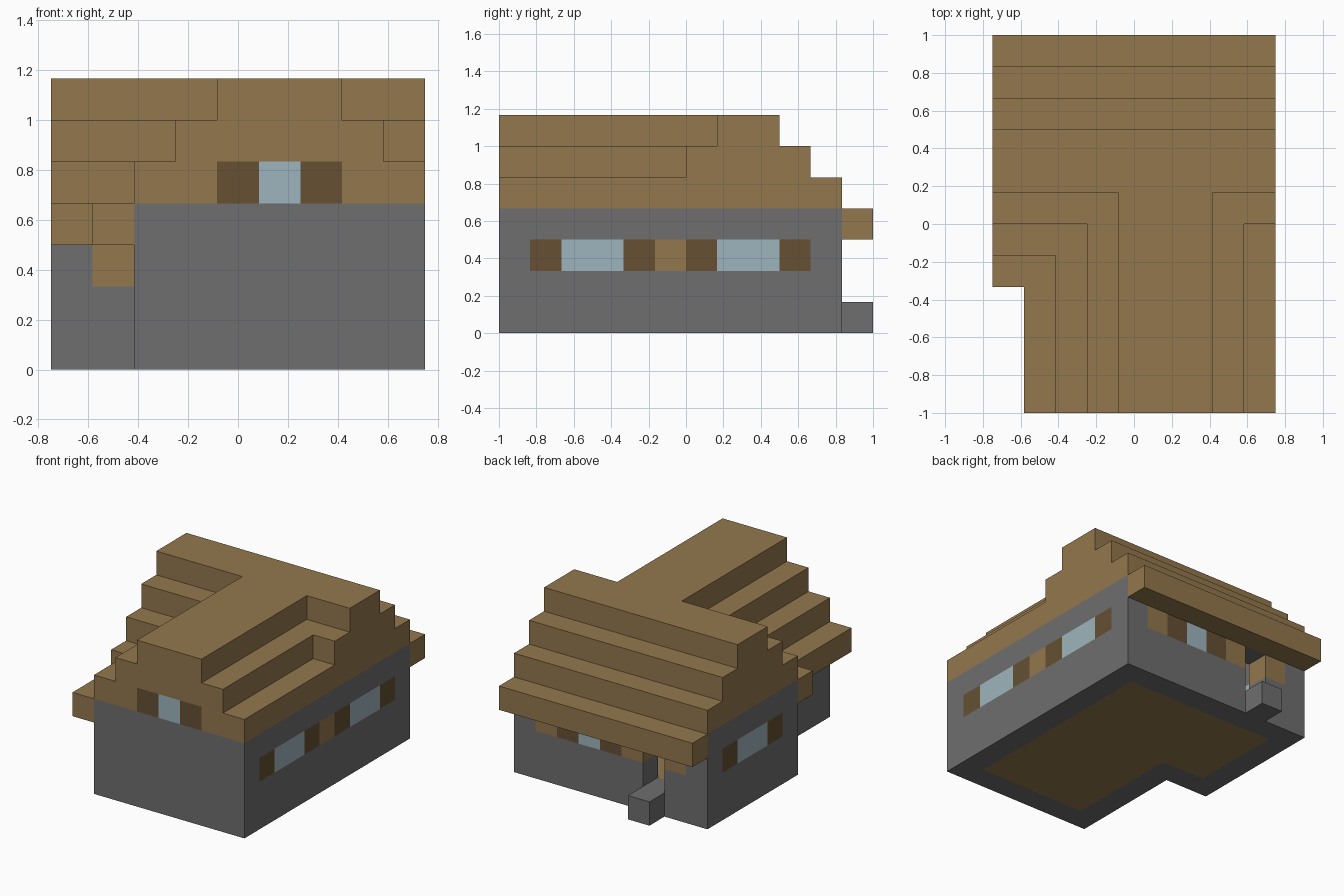
import bpy, bmesh
from mathutils import Vector

cube = bpy.data.objects.get("Cube")
if cube:
    bpy.data.objects.remove(cube)

U = 1 / 6                                  # block size
NX, NY = 9, 12                             # plan size in blocks


def material(name, rgb):
    lin = [((c / 255 + 0.055) / 1.055) ** 2.4 for c in rgb] + [1]
    m = bpy.data.materials.new(name)
    m.use_nodes = True
    m.diffuse_color = lin
    bsdf = m.node_tree.nodes["Principled BSDF"]
    bsdf.inputs["Base Color"].default_value = lin
    bsdf.inputs["Roughness"].default_value = 0.9
    return m


plank = material("plank tan", (147, 119, 77))
stone = material("stone grey", (110, 110, 110))
timber = material("timber brown", (102, 80, 51))
glass = material("pale blue glass", (158, 181, 189))


def block(xs, ys, zs):
    """Set of grid cells; each range is (first, end)."""
    return {(i, j, k) for i in range(*xs) for j in range(*ys) for k in range(*zs)}


def row(pattern, letter, place):
    """Cells along a wall where the pattern has the given letter."""
    return {place(n) for n, c in enumerate(pattern) if c == letter}


# Stone walls on an L-shaped plan, and the plank floor inside them
STOREY = (0, 4)
inside = block((3, 8), (1, 10), STOREY) | block((1, 8), (6, 10), STOREY)
walls = (block((2, 9), (0, 11), STOREY) | block((0, 9), (5, 11), STOREY)) - inside
floor = {c for c in inside if c[2] == 0}
doorway = block((2, 3), (10, 11), (1, 3))
step = block((2, 3), (11, 12), (0, 1))

# Window bands: T = plank, B = timber, G = glass, . = plain wall
bands = [
    (".BGGBTBGGB.", lambda n: (8, n, 2)),
    ("......BGGB.", lambda n: (0, n, 2)),
    (".T.TBGBT.", lambda n: (n, 10, 2)),
    (".T", lambda n: (n, 5, 2)),
    ("....BGB", lambda n: (n, 0, 4)),
]
band = {c: set().union(*(row(p, c, f) for p, f in bands)) for c in "TBG"}

# Stepped roof: eaves, then a crossing pair of gabled shells
eaves = (block((0, 9), (11, 12), (3, 4)) | block((0, 2), (4, 5), (3, 4))
         | block((1, 2), (0, 5), (3, 4)))
roof, attic = set(), set()
for n in range(3):
    layer = (4 + n, 5 + n)
    roof |= block((0, 9), (5 + n, 11 - n), layer)
    roof |= block((2 + n, 9 - n), (0, 8), layer)
    if n < 2:
        attic |= block((1, 8), (6 + n, 10 - n), layer)
        attic |= block((3 + n, 8 - n), (1, 8), layer)
roof = (roof - attic) | eaves

inserts = band["T"] | band["B"] | band["G"]
parts = [
    ("walls", walls - doorway - inserts, stone),
    ("door_step", step, stone),
    ("floor", floor, plank),
    ("roof", roof - inserts, plank),
    ("plank_blocks", band["T"], plank),
    ("shutters", band["B"], timber),
    ("window_panes", band["G"], glass),
]
solid = set().union(*(cells for _, cells, _ in parts))


def build(name, cells, mat):
    """Skin the cells with only the faces that meet open air."""
    bm = bmesh.new()
    for cell in sorted(cells):
        centre = Vector(cell) + Vector((0.5, 0.5, 0.5))
        for axis in range(3):
            for sign in (-1, 1):
                d = Vector((0, 0, 0))
                d[axis] = sign
                if tuple(int(a + b) for a, b in zip(cell, d)) in solid:
                    continue
                u, v = Vector((0, 0, 0)), Vector((0, 0, 0))
                u[(axis + 1) % 3] = 0.5
                v[(axis + 2) % 3] = 0.5 * sign
                corners = (-u - v, u - v, u + v, v - u)
                bm.faces.new([bm.verts.new(
                    (centre + d / 2 + c - Vector((NX / 2, NY / 2, 0))) * U)
                    for c in corners])
    bmesh.ops.remove_doubles(bm, verts=bm.verts, dist=0.001)
    bmesh.ops.dissolve_limit(bm, angle_limit=0.01, verts=bm.verts, edges=bm.edges)
    mesh = bpy.data.meshes.new(name)
    bm.to_mesh(mesh)
    bm.free()
    mesh.materials.append(mat)
    bpy.context.collection.objects.link(bpy.data.objects.new(name, mesh))


for part in parts:
    build(*part)
